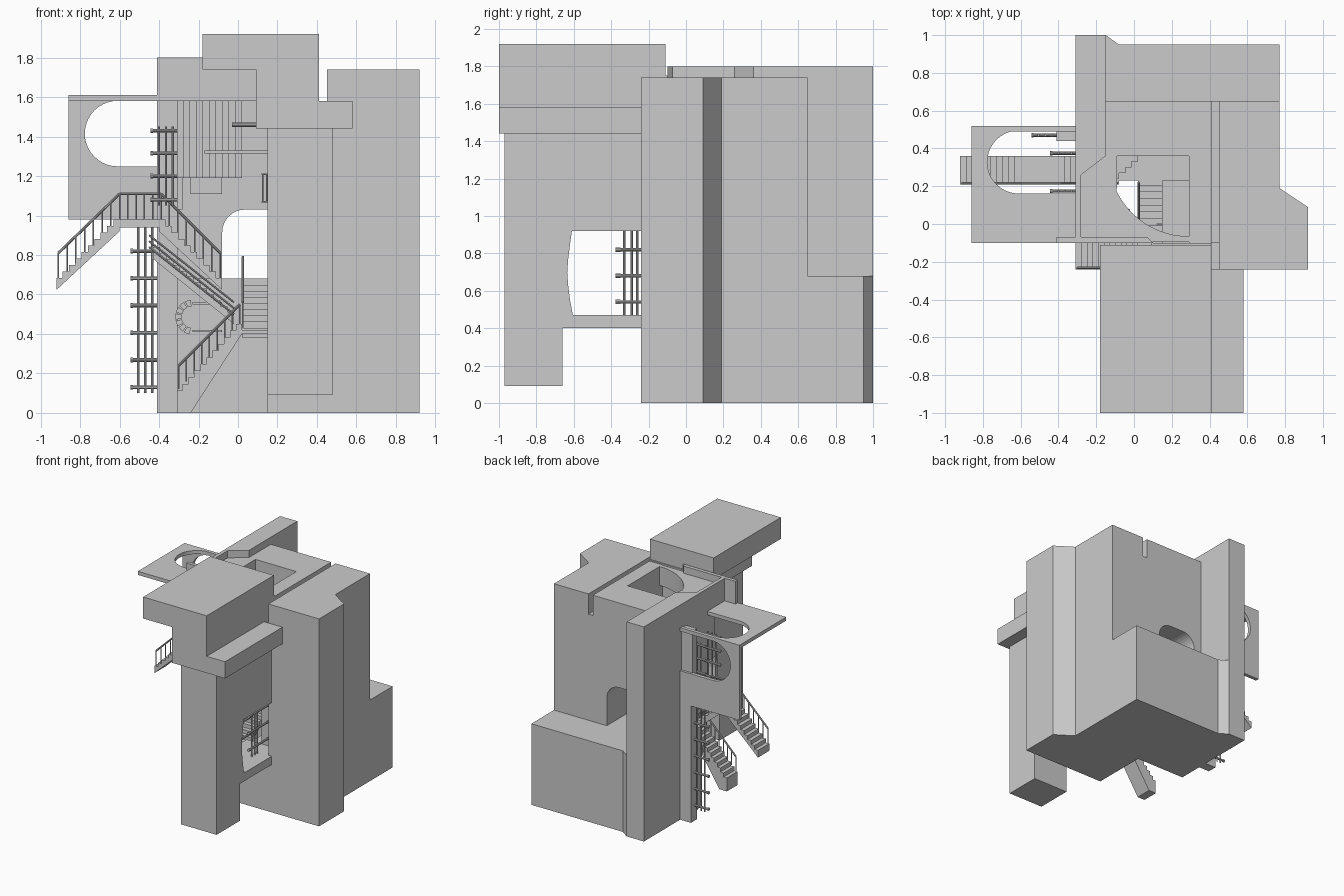
import bpy, math
from mathutils import Vector

if "Cube" in bpy.data.objects:
    bpy.data.objects.remove(bpy.data.objects["Cube"])


def prism(name, pts, axis, a, b):
    """Extrude a 2D outline along an axis from a to b."""
    put = {'x': lambda u, v, w: (w, u, v),
           'y': lambda u, v, w: (u, w, v),
           'z': lambda u, v, w: (u, v, w)}[axis]
    area = sum(p[0] * q[1] - q[0] * p[1] for p, q in zip(pts, pts[1:] + pts[:1]))
    if (area > 0) == (axis == 'y'):
        pts = pts[::-1]
    n = len(pts)
    verts = [put(u, v, a) for u, v in pts] + [put(u, v, b) for u, v in pts]
    faces = [tuple(range(n))[::-1], tuple(range(n, 2 * n))]
    faces += [(i, (i + 1) % n, n + (i + 1) % n, n + i) for i in range(n)]
    me = bpy.data.meshes.new(name)
    me.from_pydata(verts, [], faces)
    ob = bpy.data.objects.new(name, me)
    bpy.context.collection.objects.link(ob)
    return ob


def box(name, x0, x1, y0, y1, z0, z1):
    return prism(name, [(x0, y0), (x1, y0), (x1, y1), (x0, y1)], 'z', z0, z1)


def rod(name, p, q, r=0.006):
    p, q = Vector(p), Vector(q)
    d = q - p
    bpy.ops.mesh.primitive_cylinder_add(vertices=10, radius=r, depth=d.length, location=(p + q) / 2)
    ob = bpy.context.object
    ob.name = name
    ob.rotation_euler = d.to_track_quat('Z', 'Y').to_euler()
    bpy.ops.object.shade_smooth_by_angle()


def arc(cx, cy, r, a0, a1, n=16):
    return [(cx + r * math.cos(math.radians(a0 + (a1 - a0) * i / n)),
             cy + r * math.sin(math.radians(a0 + (a1 - a0) * i / n))) for i in range(n + 1)]


def stair(u0, v0, u1, v1, n, thick):
    """Stepped outline rising from (u0, v0) to (u1, v1) with sloped underside."""
    du, dv = (u1 - u0) / n, (v1 - v0) / n
    pts = []
    for i in range(n):
        pts += [(u0 + i * du, v0 + (i + 1) * dv), (u0 + (i + 1) * du, v0 + (i + 1) * dv)]
    return [(u0, v0 + dv - thick)] + pts + [(u1, v1 - thick)]


def sloped_rail(name, p, q, n, h):
    """Balusters of height h from p to q with a handrail on top."""
    p, q, up = Vector(p), Vector(q), Vector((0, 0, h))
    rod(name + "_handrail", p + up, q + up, 0.007)
    for i in range(n + 1):
        b = p.lerp(q, i / n)
        rod(name + "_baluster", b, b + up, 0.004)


def sideways_rail(name, start, reach, heights, z0, z1, offsets):
    """Horizontal posts carrying vertical rails."""
    s, d = Vector(start), Vector(reach)
    for z in heights:
        b = s + Vector((0, 0, z))
        rod(name + "_post", b, b + d, 0.009)
        rod(name + "_knob", b + d * 0.93, b + d * 1.03, 0.012)
    for o in offsets:
        b = s + d.normalized() * o
        rod(name + "_rail", b + Vector((0, 0, z0)), b + Vector((0, 0, z1)), 0.006)


# Right tower and low base blocks
prism("right_tower", [(.45, -.24), (.92, -.24), (.92, .09), (.77, .19), (.77, .65), (.45, .65)], 'z', 0, 1.74)
prism("back_base", [(-.31, .23), (.77, .23), (.77, .95), (-.08, .95), (-.15, 1), (-.31, 1)], 'z', 0, .68)
box("low_front_base", .15, .46, -.24, .3, 0, .43)

# Core with a round-cornered passage and the roof slot
passage = [(-.15, .67), (-.08, .67)] + arc(.035, .915, .115, 180, 90, 8) + \
    arc(.165, .915, .115, 90, 0, 8) + [(.28, .67), (.41, .67), (.41, 1.74), (-.15, 1.74)]
prism("core_back_wall", passage, 'y', .36, .65)
box("core_right_wall", .29, .41, -.10, .37, .4, 1.74)
box("slot_floor", .40, .46, -.10, .65, .4, 1.57)

# Left wall, parapet and roof with curved shaft edge
box("left_wall", -.31, -.15, .36, 1, 0, 1.8)
prism("parapet", [(-.31, .36), (-.15, .36), (-.28, .26), (-.28, -.07), (.07, -.07), (.10, -.10),
                  (-.41, -.10), (-.41, -.07), (-.31, -.07)], 'z', 1.58, 1.8)
prism("roof", [(-.285, -.095), (.295, -.095), (.295, -.065)] + arc(.29, .36, .425, 268, 206, 20) +
      [(-.09, .22), (-.09, .365), (-.15, .365), (-.285, .26)], 'z', 1.58, 1.74)

# Front overhang slabs and hanging pillar
box("top_slab", -.18, .41, -1, -.11, 1.74, 1.92)
box("middle_slab", .09, .41, -1, -.10, 1.44, 1.75)
box("lower_slab", .10, .58, -1, -.24, 1.44, 1.58)
prism("front_pillar", [(-.97, .09), (-.66, .09), (-.66, .40), (-.10, .40), (-.10, .47), (-.605, .47),
                       (-.62, .55), (-.63, .63), (-.635, .70), (-.63, .77), (-.62, .85), (-.61, .92),
                       (-.10, .92), (-.10, 1.44), (-.97, 1.44)], 'x', .15, .48)

# Left arched panels: one lying flat, one standing
flat = [(-.31, -.10), (-.86, -.10), (-.86, .52), (-.31, .52), (-.31, .495), (-.41, .495)] + \
    arc(-.61, .328, .167, 90, 270, 20) + [(-.41, .161), (-.31, .161)]
prism("flat_arch_panel", flat, 'z', 1.58, 1.61)
upright = [(-.31, 1.61), (-.86, 1.61), (-.86, .98), (-.41, .98), (-.41, 0), (-.31, 0), (-.31, 1.25), (-.41, 1.25)]
upright = upright[:7] + [(-.31, 1.249), (-.41, 1.249)] + arc(-.61, 1.415, .166, 270, 90, 20) + [(-.41, 1.581), (-.31, 1.581)]
prism("upright_arch_panel", upright, 'y', .49, .52)
box("panel_post", -.41, -.31, .44, .50, 0, 1.6)

# Outer double stair with landing
prism("outer_stair_up", stair(-.92, .65, -.60, .98, 10, .06), 'y', .21, .36)
box("outer_landing", -.61, -.39, .21, .36, .94, .98)
prism("outer_stair_down", stair(-.08, .65, -.40, .98, 10, .06), 'y', .21, .36)
sloped_rail("outer_left", (-.91, .215, .67), (-.60, .215, .97), 7, .14)
sloped_rail("outer_top", (-.60, .215, .97), (-.39, .215, .97), 5, .14)
sloped_rail("outer_right", (-.39, .215, .97), (-.09, .215, .67), 7, .14)

# Front lower stair and landing
low = stair(-.31, 0.08, .02, .45, 11, .12)
prism("lower_stair", [(-.31, 0)] + low[1:-1] + [(.02, .40), (-.24, 0)], 'y', -.24, -.10)
box("lower_landing", .01, .16, -.24, -.07, .40, .42)
sloped_rail("lower_stair", (-.30, -.232, .12), (.01, -.232, .43), 8, .12)

# Second flight rising to the left
prism("second_stair", stair(-.02, .48, -.43, .84, 12, .06), 'y', -.04, .08)
for h in (0, .03, .06):
    rod("second_stair_rail", (-.02, -.04, .50 + h), (-.45, -.04, .84 + h), .005)

# Inner stair rising to the passage
inner = stair(-.08, .40, .24, .68, 9, .05)
prism("inner_stair", inner, 'x', .02, .15)
sloped_rail("inner_stair", (.025, -.07, .43), (.025, .22, .66), 5, .13)

# Stair turned on its side below the roof
side = []
for i in range(10):
    x, y = -.31 + i * .033, .06 + i * .03
    side += [(x, y), (x + .033, y)]
prism("sideways_stair", side + [(.02, .37), (-.31, .37)], 'z', 1.19, 1.58)
box("sideways_stair_foot", -.24, -.08, .28, .37, 1.11, 1.2)
box("sideways_stair_curb", -.17, .15, -.06, -.04, 1.315, 1.33)
rod("side_grip", (-.03, -.05, 1.46), (.10, -.05, 1.46), .012)
for z in (1.07, 1.21):
    rod("small_frame_bar", (.12, 0, z), (.15, 0, z), .004)
for x in (.125, .145):
    rod("small_frame_upright", (x, 0, 1.07), (x, 0, 1.21), .004)

# Railings turned on their side
for y in (.375, .175):
    sideways_rail("upper_side_rail", (-.31, y, 0), (-.13, 0, 0), [1.08, 1.2, 1.315, 1.43], 1.05, 1.45, (.02, .055, .09))
box("upper_side_rail_wall", -.31, -.28, .15, .40, 1.03, 1.58)
sideways_rail("lower_side_rail", (-.41, .47, 0), (-.13, 0, 0),
              [.13 + .138 * i for i in range(6)], .10, .95, (.025, .06, .095))
for x in (.2, .36):
    sideways_rail("pillar_side_rail", (x, -.10, 0), (0, -.27, 0), [.54, .68, .82], .46, .93, (.16, .19, .23))

# Sideways arch of stones on the back wall
for i in range(7):
    a = 96 + i * 24
    wedge = arc(-.23, .485, .088, a, a + 20, 2) + arc(-.23, .485, .055, a + 20, a, 2)
    prism("arch_stone", wedge, 'y', .21, .235)
for z in (.415, .555):
    box("arch_lintel", -.23, -.08, .22, .235, z - .006, z + .006)
